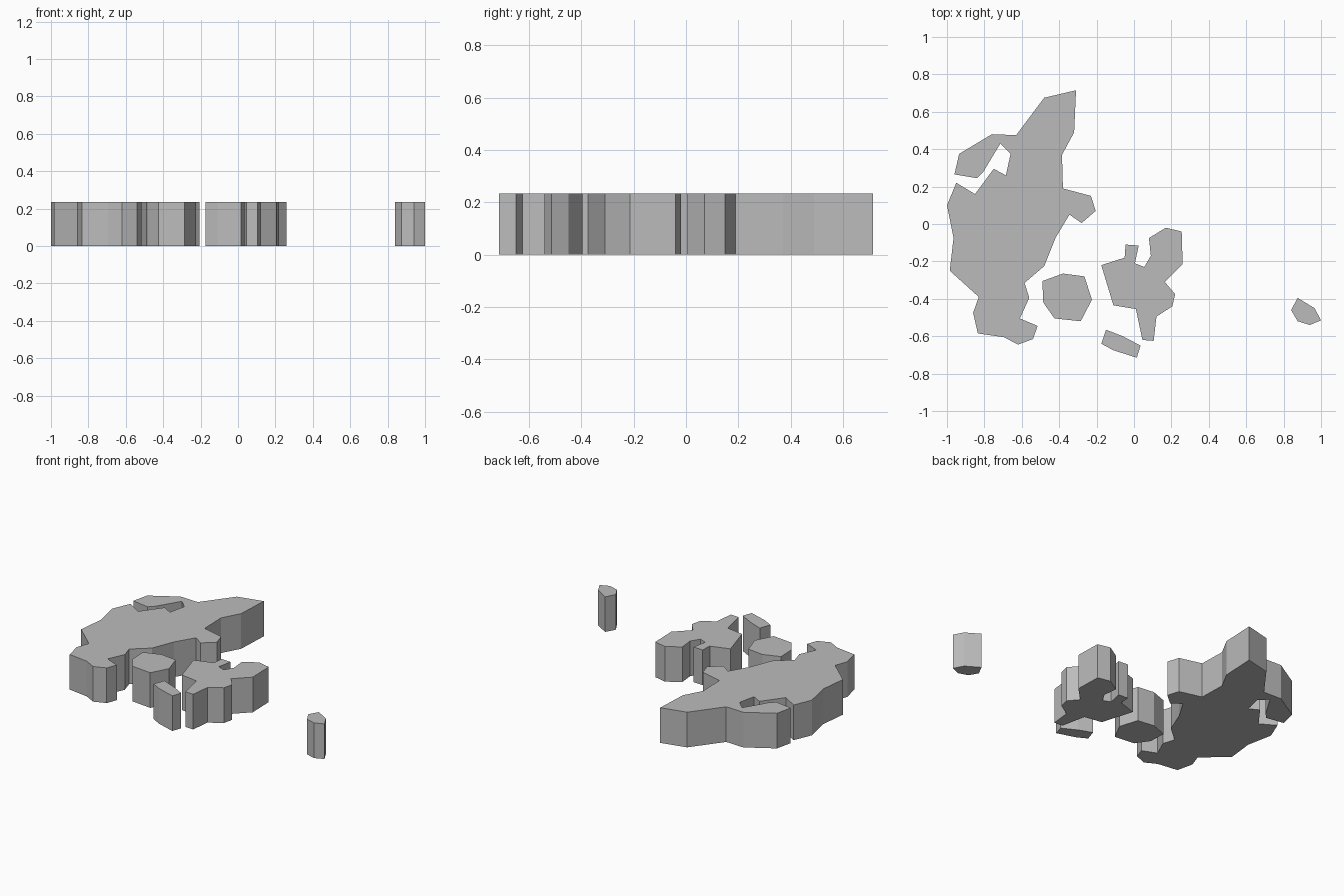
import bpy
import bmesh

default_cube = bpy.data.objects.get("Cube")
if default_cube:
    bpy.data.objects.remove(default_cube, do_unlink=True)

HEIGHT = 0.235

stone = bpy.data.materials.new("light grey")
stone.use_nodes = True
stone.diffuse_color = (0.5, 0.5, 0.5, 1)
stone.node_tree.nodes["Principled BSDF"].inputs["Base Color"].default_value = (0.5, 0.5, 0.5, 1)


def build_slab(name, outline):
    """Extrude a coastline, given in hundredths of a unit, into a flat-topped slab."""
    bm = bmesh.new()
    ring = [bm.verts.new((x / 100, y / 100, 0)) for x, y in outline]
    base = bm.faces.new(ring)
    extruded = bmesh.ops.extrude_face_region(bm, geom=[base], use_keep_orig=True)
    top = [item for item in extruded["geom"] if isinstance(item, bmesh.types.BMVert)]
    bmesh.ops.translate(bm, verts=top, vec=(0, 0, HEIGHT))
    bmesh.ops.recalc_face_normals(bm, faces=bm.faces)
    mesh = bpy.data.meshes.new(name)
    bm.to_mesh(mesh)
    bm.free()
    mesh.materials.append(stone)
    slab = bpy.data.objects.new(name, mesh)
    bpy.context.collection.objects.link(slab)
    return slab


# Large western land, clockwise from its northern tip
build_slab("mainland", [
    (-31, 71.5), (-32, 49), (-38.5, 37), (-38, 19), (-23, 15), (-20.5, 7),
    (-28, 0.5), (-34.5, 5), (-42, -7.5), (-48, -22.5), (-58.5, -31.5), (-56, -39.5),
    (-61, -50.5), (-51.5, -54.5), (-54, -61.5), (-62, -64.5), (-69.5, -60.5), (-83.5, -58.5),
    (-86, -47.5), (-83, -39), (-98.5, -25), (-96.5, -7.5), (-100, 10), (-95, 22),
    (-85, 16), (-75, 29.5), (-68.5, 26), (-66, 37.5), (-71.5, 43), (-80.5, 28),
    (-84, 24.5), (-96, 26.5), (-93.5, 37.5), (-76, 48), (-63, 47.5), (-48, 67.5),
])

# Rounded island in the middle
build_slab("middle_island", [
    (-49, -30.5), (-38, -26.5), (-26.5, -28), (-22.5, -40.5),
    (-28.5, -52), (-42.5, -50.5), (-48.5, -42),
])

# Branching eastern island
build_slab("eastern_island", [
    (-17.5, -22), (-5, -18), (-4.5, -11), (2.5, -11.5), (0.5, -21), (5.5, -23),
    (9, -17), (8, -7.5), (17, -2), (25.5, -4), (26, -21.5), (16.5, -31),
    (22, -37.5), (20.5, -44), (12, -49.5), (10.5, -62.5), (4.5, -62), (1, -45.5),
    (-11, -43.5),
])

# Narrow southern island
build_slab("southern_island", [
    (-15, -56.5), (-6, -60), (3.5, -65), (1.5, -71.5), (-11, -67.5), (-17.5, -64),
])

# Small remote island far to the east
build_slab("remote_island", [
    (87.5, -39.5), (96.5, -45), (100, -51.5), (94, -54), (87.5, -52), (84, -46),
])
